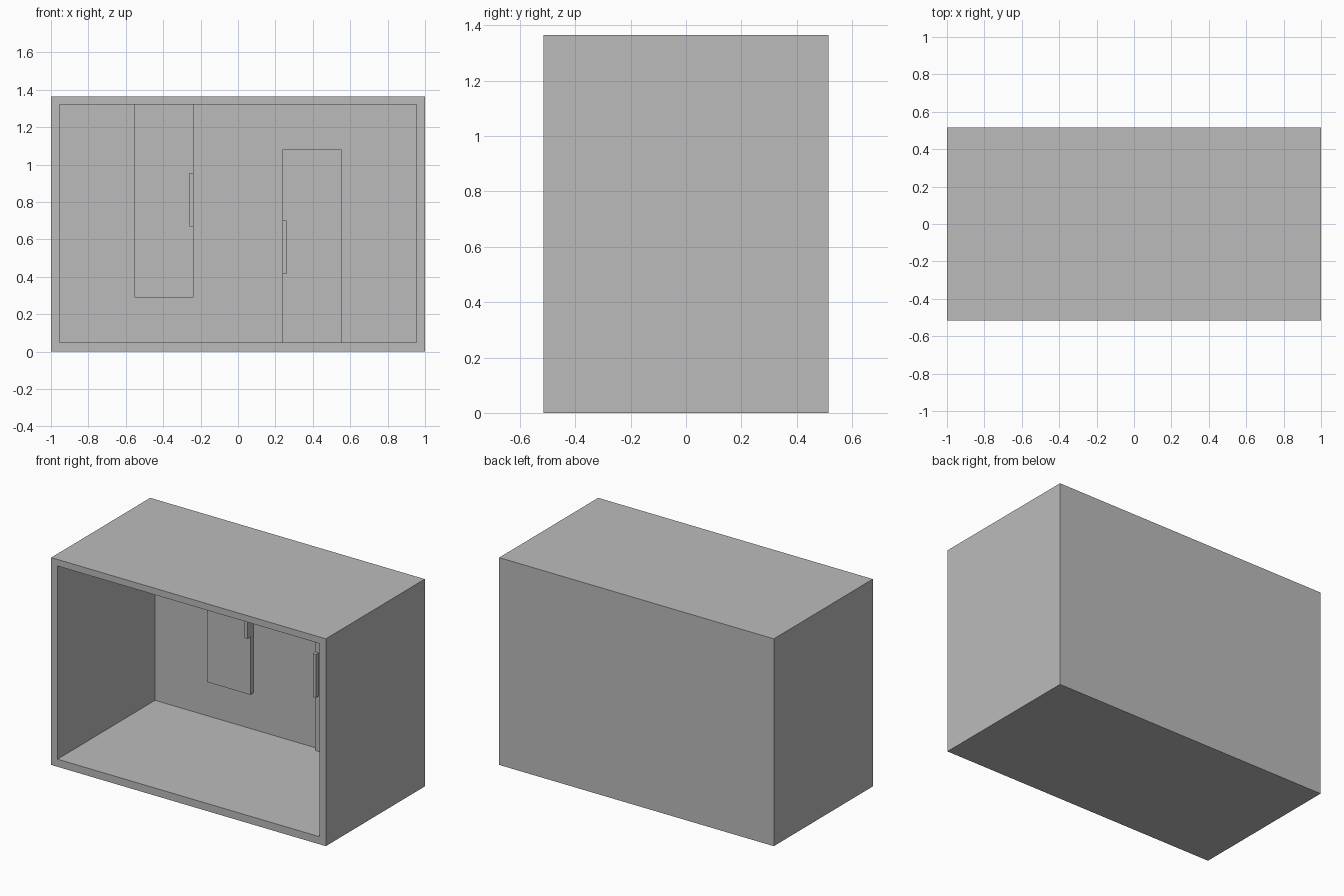
import bpy
import bmesh
from mathutils import Matrix, Vector

default_cube = bpy.data.objects.get("Cube")
if default_cube:
    bpy.data.objects.remove(default_cube, do_unlink=True)

grey = bpy.data.materials.new("light_grey")
grey.use_nodes = True
grey.diffuse_color = (0.5, 0.5, 0.5, 1)
grey.node_tree.nodes["Principled BSDF"].inputs["Base Color"].default_value = grey.diffuse_color

HALF_DEPTH = 0.515
HEIGHT = 1.365
BACK = 0.5            # front surface of the back wall
FLOOR, CEILING = 0.05, 1.322
INNER = 0.954         # half width of the opening


def finish(name, bm):
    mesh = bpy.data.meshes.new(name)
    bm.to_mesh(mesh)
    bm.free()
    mesh.materials.append(grey)
    obj = bpy.data.objects.new(name, mesh)
    bpy.context.collection.objects.link(obj)
    return obj


def box_mesh(low, high):
    low, high = Vector(low), Vector(high)
    bm = bmesh.new()
    place = Matrix.Translation((low + high) / 2) @ Matrix.Diagonal((*(high - low), 1))
    bmesh.ops.create_cube(bm, size=1, matrix=place)
    return bm


# Open-fronted cabinet: inset the front face, then push it in to the back wall
bm = box_mesh((-1, -HALF_DEPTH, 0), (1, HALF_DEPTH, HEIGHT))
front = min(bm.faces, key=lambda f: f.calc_center_median().y)
bmesh.ops.inset_individual(bm, faces=[front], thickness=0.04)
for v in front.verts:
    v.co.x = INNER if v.co.x > 0 else -INNER
    v.co.z = CEILING if v.co.z > HEIGHT / 2 else FLOOR
pushed = bmesh.ops.extrude_discrete_faces(bm, faces=[front])["faces"][0]
bmesh.ops.translate(bm, verts=pushed.verts, vec=(0, BACK + HALF_DEPTH, 0))
bmesh.ops.recalc_face_normals(bm, faces=bm.faces)
finish("cabinet", bm)

# Two panels on the back wall, each with a slim handle on its inner edge
for side, sign, bottom, top, grip in (
    ("right", -1, 0.29, CEILING, 0.67),
    ("left", 1, FLOOR, 1.08, 0.415),
):
    def wall_box(name, inner, outer, near, far, z0, z1):
        x0, x1 = sorted((sign * inner, sign * outer))
        finish(f"{side}_{name}", box_mesh((x0, near, z0), (x1, far, z1)))

    wall_box("panel", 0.238, 0.554, 0.468, BACK, bottom, top)
    wall_box("handle", 0.238, 0.26, 0.438, 0.468, grip, grip + 0.285)
